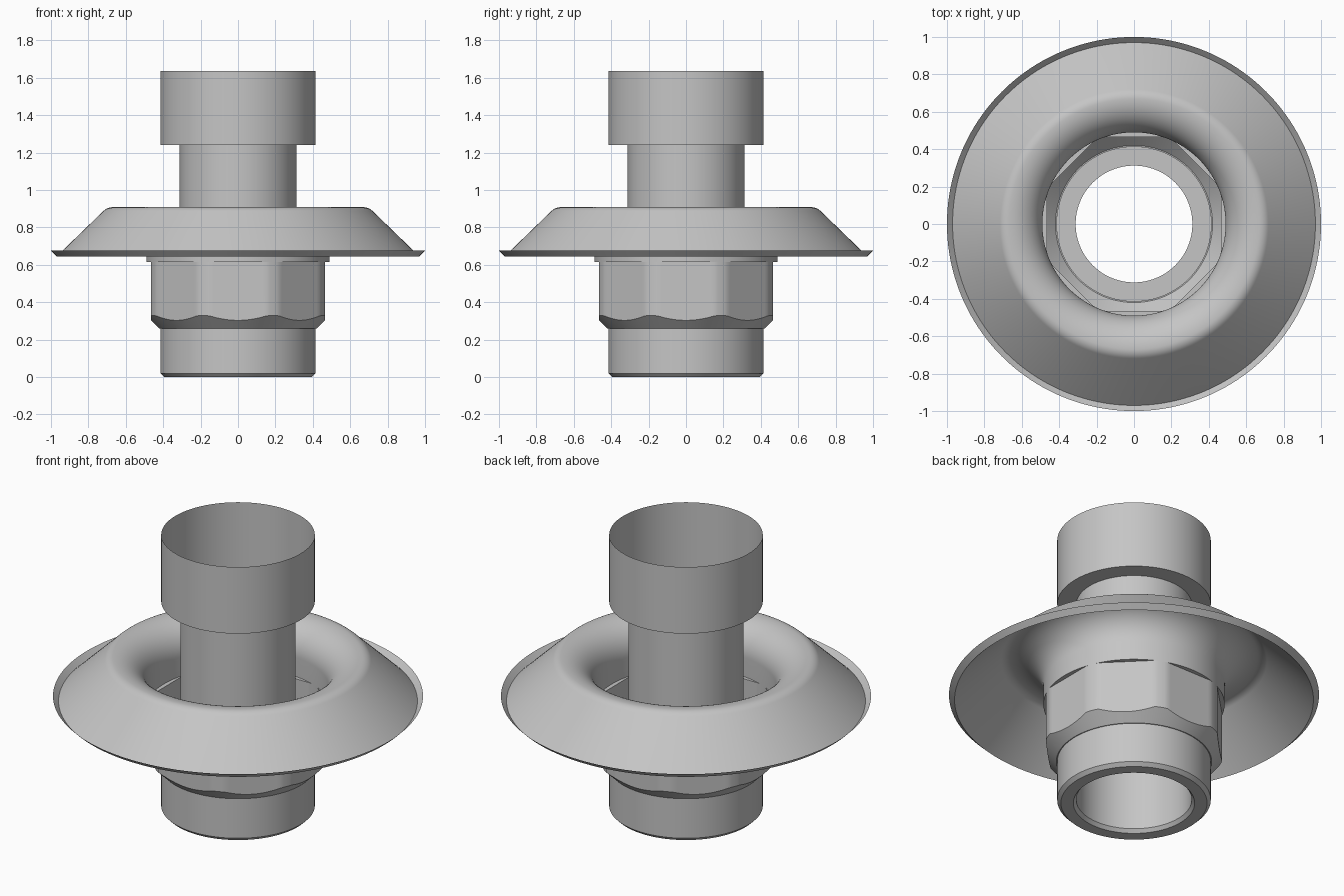
import bpy
import bmesh
from math import sin, cos, pi, radians

cube = bpy.data.objects.get("Cube")
if cube:
    bpy.data.objects.remove(cube, do_unlink=True)

SEGMENTS = 160
TUBE, SLEEVE, COLLAR, FLAT = 0.312, 0.415, 0.49, 0.465
NUT_BASE, NUT_TOP = 0.258, 0.615

metal = bpy.data.materials.new("grey_metal")
metal.use_nodes = True
metal.diffuse_color = (0.56, 0.56, 0.56, 1)
metal.node_tree.nodes["Principled BSDF"].inputs["Base Color"].default_value = metal.diffuse_color


def lathe(name, profile):
    """Revolve (radius, z) points; a point may be a function of the angle."""
    bm = bmesh.new()
    rings = []
    for point in profile:
        ring = []
        for i in range(SEGMENTS):
            a = 2 * pi * i / SEGMENTS
            r, z = point(a) if callable(point) else point
            ring.append(bm.verts.new((r * cos(a), r * sin(a), z)))
        rings.append(ring)
    for low, high in zip(rings, rings[1:]):
        for i in range(SEGMENTS):
            j = (i + 1) % SEGMENTS
            bm.faces.new((low[i], low[j], high[j], high[i]))
    bmesh.ops.remove_doubles(bm, verts=bm.verts, dist=0.00002)
    mesh = bpy.data.meshes.new(name)
    bm.to_mesh(mesh)
    bm.free()
    mesh.materials.append(metal)
    obj = bpy.data.objects.new(name, mesh)
    bpy.context.collection.objects.link(obj)
    bpy.ops.object.select_all(action="DESELECT")
    obj.select_set(True)
    bpy.context.view_layer.objects.active = obj
    bpy.ops.object.shade_smooth_by_angle(angle=radians(25))
    return obj


def arc(cr, cz, radius, start, end, steps):
    """Arc points of a profile, angles in degrees from the outward axis."""
    angles = [radians(start + (end - start) * i / steps) for i in range(steps + 1)]
    return [(cr + radius * cos(a), cz + radius * sin(a)) for a in angles]


def nut_radius(a):
    """Octagon with its corners trimmed to the collar radius."""
    step = pi / 4
    off = (a + step / 2) % step - step / 2
    return min(FLAT / cos(off), COLLAR)


def nut_chamfer(a):
    r = nut_radius(a)
    return r, NUT_BASE + r - 0.42


def nut_top(a):
    return nut_radius(a), NUT_TOP


# Open socket with a flat floor around the bore
lathe("upper_socket", [(TUBE, 1.24), (SLEEVE, 1.24), (SLEEVE, 1.637)])

# Inner tube running the full height
lathe("inner_tube", [(TUBE, 0.02), (TUBE, 1.24)])

# Lower sleeve with chamfered mouth
lathe("lower_sleeve", [(TUBE, 0.02), (0.328, 0), (0.395, 0),
                       (SLEEVE, 0.02), (SLEEVE, NUT_BASE)])

# Eight-sided nut with a conical lower chamfer and a round shoulder
lathe("octagonal_nut", [(SLEEVE, NUT_BASE), (0.42, NUT_BASE), nut_chamfer,
                        nut_top, (COLLAR, NUT_TOP)])

# Thin flared flange, from upturned lip over the crown to the collar
lathe("flange", [(1.0, 0.675), (0.97, 0.645)]
      + arc(0.67, 0.838, 0.07, 45, 90, 8)
      + arc(0.67, 0.728, 0.18, 90, 180, 24)[1:]
      + [(COLLAR, NUT_TOP)])
